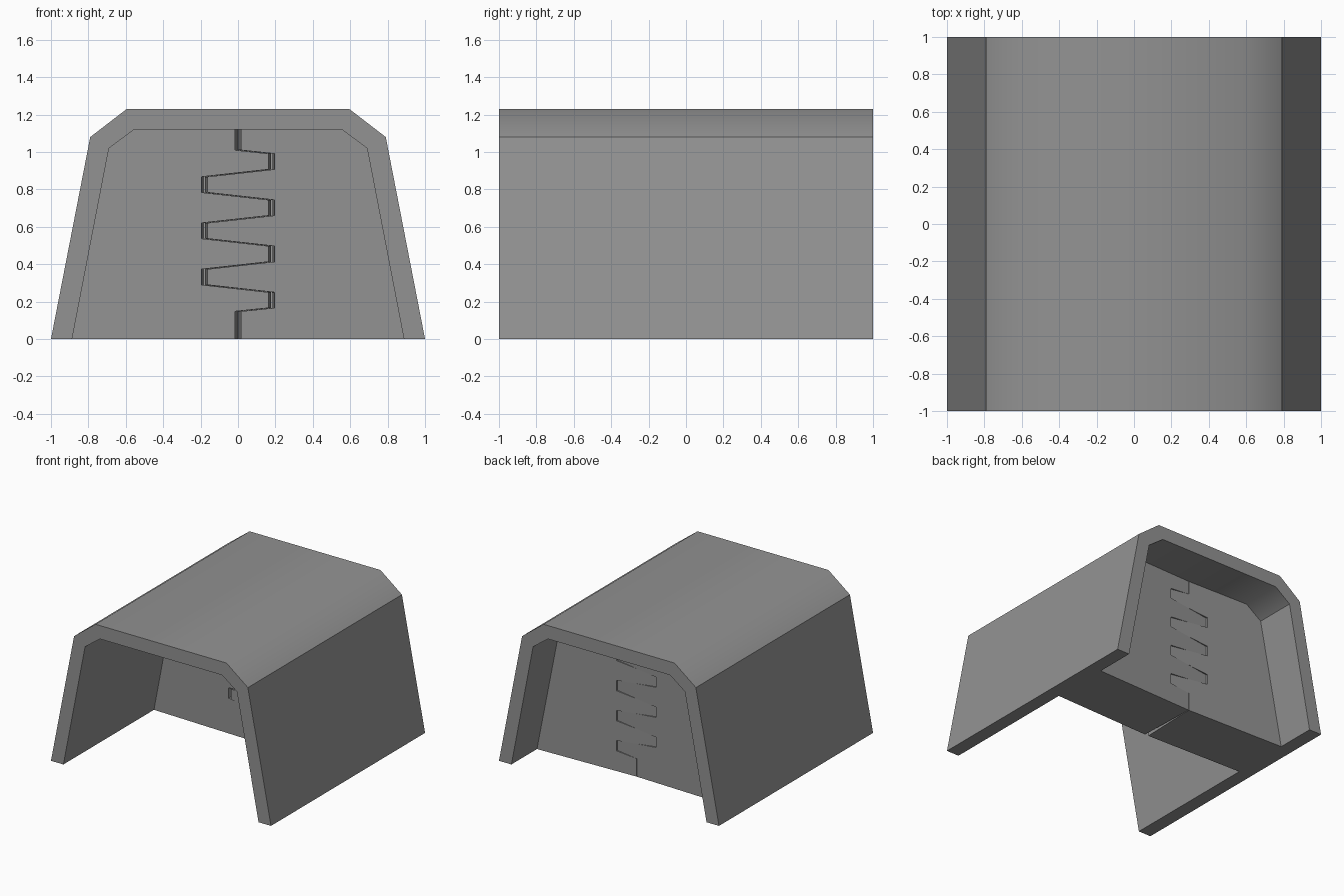
import bpy, bmesh, math

if "Cube" in bpy.data.objects:
    bpy.data.objects.remove(bpy.data.objects["Cube"])

dark_grey = bpy.data.materials.new("dark_grey")
dark_grey.diffuse_color = (.29, .29, .29, 1)
dark_grey.use_nodes = True
dark_grey.node_tree.nodes["Principled BSDF"].inputs["Base Color"].default_value = dark_grey.diffuse_color

def make_object(name, bm):
    bmesh.ops.recalc_face_normals(bm, faces=bm.faces)
    mesh = bpy.data.meshes.new(name)
    bm.to_mesh(mesh)
    bm.free()
    mesh.materials.append(dark_grey)
    obj = bpy.data.objects.new(name, mesh)
    bpy.context.collection.objects.link(obj)
    return obj

def mirrored(half):
    return half + [(-x, z) for x, z in reversed(half)]

# Tunnel shell: outer and inner arch profiles joined along y
outer = mirrored([(-1, 0), (-.79, 1.08), (-.595, 1.23)])
inner = mirrored([(-.887, 0), (-.69, 1.02), (-.555, 1.12)])
bm = bmesh.new()
rings = [[bm.verts.new((x, y, z)) for x, z in prof]
         for prof, y in ((outer, -1), (outer, 1), (inner, 1), (inner, -1))]
for k in range(4):
    a, b = rings[k], rings[(k + 1) % 4]
    for i in range(len(a) - 1):
        bm.faces.new((a[i], a[i + 1], b[i + 1], b[i]))
for i in (0, -1):
    bm.faces.new([r[i] for r in rings])
shell = make_object("tunnel_shell", bm)

bpy.ops.object.select_all(action='DESELECT')
shell.select_set(True)
bpy.context.view_layer.objects.active = shell
bpy.ops.object.shade_smooth_by_angle(angle=math.radians(40))

# Interlocking zigzag seam between the two door leaves
seam = [(0, 0), (0, .148)]
for i in range(7):
    x = .178 if i % 2 == 0 else -.178
    z = .166 + i * .1235
    seam += [(x, z), (x, z + .084)]
seam += [(0, 1.01), (0, 1.12)]

# Door leaves: swung very slightly open about the jambs
Y_FRONT, Y_BACK, SWING = .176, .668, .031

def door_leaf(name, side):
    jamb = [(side * .555, 1.12), (side * .69, 1.02), (side * .887, 0)]
    outline = [(p, True) for p in seam] + [(p, False) for p in jamb]
    bm = bmesh.new()
    loops = []
    for y in (Y_FRONT, Y_BACK):
        loop = []
        for (x, z), at_seam in outline:
            shift = side * (SWING * (Y_BACK - y) + .001) if at_seam else 0
            turn = SWING * (.89 - side * x)
            loop.append(bm.verts.new((x + shift, y - turn, z)))
        loops.append(loop)
    front, back = loops
    n = len(front)
    for i in range(n):
        j = (i + 1) % n
        bm.faces.new((front[i], front[j], back[j], back[i]))
    caps = [bm.faces.new(front), bm.faces.new(back)]
    bm.normal_update()
    bmesh.ops.triangulate(bm, faces=caps)
    make_object(name, bm)

door_leaf("left_door", -1)
door_leaf("right_door", 1)
